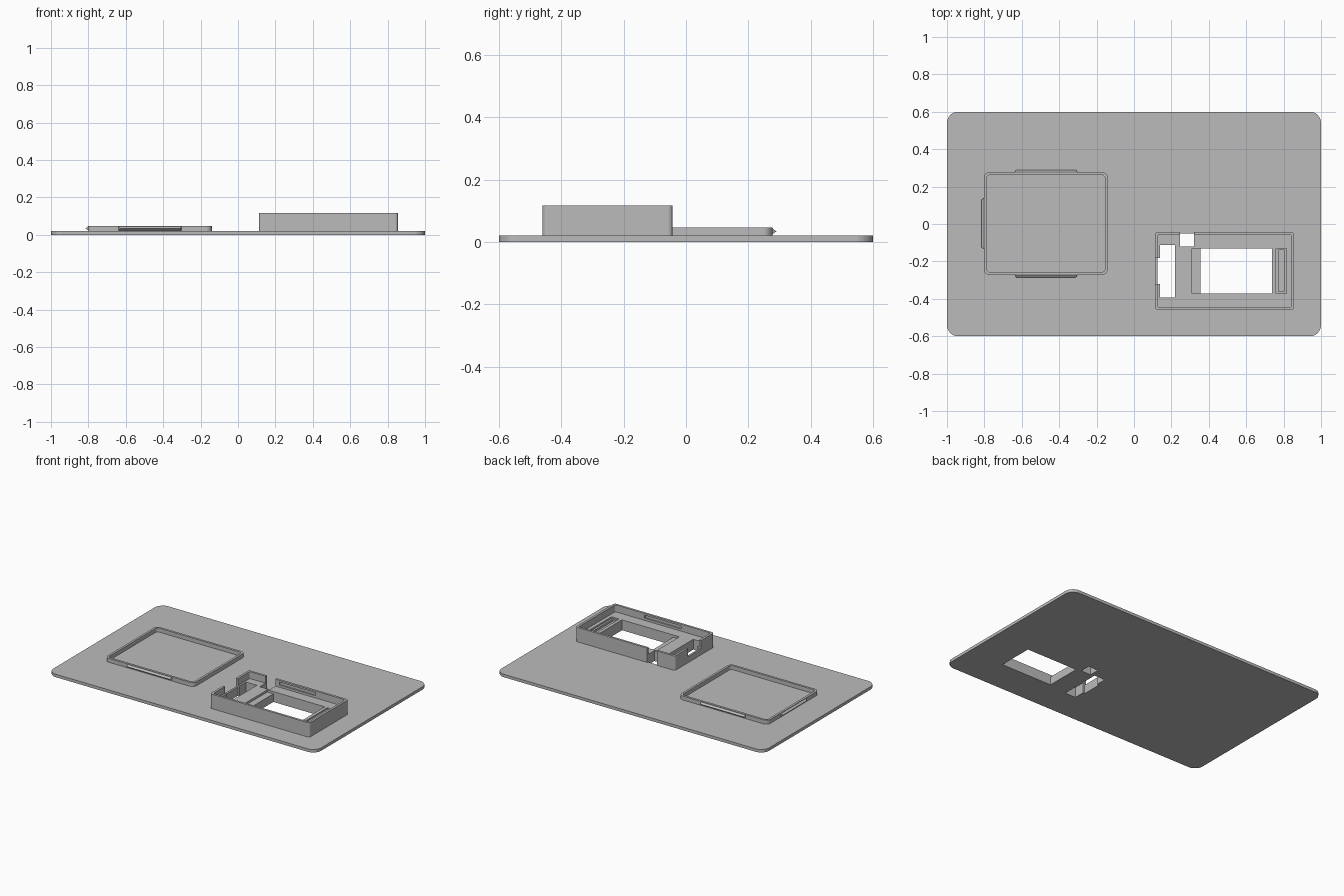
import bpy, bmesh, math

if "Cube" in bpy.data.objects:
    bpy.data.objects.remove(bpy.data.objects["Cube"])

grey = bpy.data.materials.new("plain_grey")
grey.diffuse_color = (0.5, 0.5, 0.5, 1)
grey.use_nodes = True
grey.node_tree.nodes["Principled BSDF"].inputs["Base Color"].default_value = grey.diffuse_color


def prism(name, outline, z0, z1):
    """Extrude a closed counter-clockwise xy outline from z0 to z1."""
    bm = bmesh.new()
    low = [bm.verts.new((x, y, z0)) for x, y in outline]
    high = [bm.verts.new((x, y, z1)) for x, y in outline]
    n = len(outline)
    bm.faces.new(low[::-1])
    bm.faces.new(high)
    for i in range(n):
        j = (i + 1) % n
        bm.faces.new((low[i], low[j], high[j], high[i]))
    return finish(name, bm)


def finish(name, bm):
    bmesh.ops.recalc_face_normals(bm, faces=bm.faces[:])
    mesh = bpy.data.meshes.new(name)
    bm.to_mesh(mesh)
    bm.free()
    mesh.materials.append(grey)
    ob = bpy.data.objects.new(name, mesh)
    bpy.context.collection.objects.link(ob)
    return ob


def box(name, x0, x1, y0, y1, z0, z1, r=0.0, seg=6):
    """Box with optional rounded vertical corners."""
    if r == 0:
        return prism(name, [(x0, y0), (x1, y0), (x1, y1), (x0, y1)], z0, z1)
    pts = []
    centres = [(x1 - r, y1 - r), (x0 + r, y1 - r), (x0 + r, y0 + r), (x1 - r, y0 + r)]
    for k, (cx, cy) in enumerate(centres):
        for i in range(seg + 1):
            a = math.pi / 2 * (k + i / seg)
            pts.append((cx + r * math.cos(a), cy + r * math.sin(a)))
    return prism(name, pts, z0, z1)


def combine(target, tool, op):
    mod = target.modifiers.new(op, 'BOOLEAN')
    mod.operation = op
    mod.solver = 'EXACT'
    mod.object = tool
    bpy.context.view_layer.objects.active = target
    bpy.ops.object.modifier_apply(modifier=mod.name)
    bpy.data.objects.remove(tool)


def cut(target, *dims, r=0.0):
    combine(target, box("cutter", *dims, r=r), 'DIFFERENCE')


def snap_ridge(name, length, centre, angle):
    """Tapered wedge whose tip points along local -y."""
    bm = bmesh.new()
    rings = []
    for s in (-1, 1):
        x, tip = s * length / 2, s * (length / 2 - 0.01)
        rings.append([bm.verts.new(p) for p in
                      ((x, 0.004, 0.021), (tip, -0.013, 0.034), (x, 0.004, 0.046))])
    a, b = rings
    bm.faces.new(a)
    bm.faces.new(b[::-1])
    for i in range(3):
        j = (i + 1) % 3
        bm.faces.new((a[i], b[i], b[j], a[j]))
    ob = finish(name, bm)
    ob.location = (*centre, 0)
    ob.rotation_euler.z = angle
    return ob


# Base plate
plate = box("enclosure_plate", -1, 1, -0.6, 0.6, 0, 0.02, r=0.06, seg=8)

# Low lid rim on the left
rim = box("lid_rim", -0.803, -0.14, -0.272, 0.277, 0.01, 0.047, r=0.03)
cut(rim, -0.788, -0.155, -0.257, 0.262, 0.02, 0.1, r=0.018)
combine(plate, rim, 'UNION')

# Tray on the right with a raised inner floor
FLOOR = 0.07
tray = box("tray", 0.113, 0.855, -0.46, -0.043, 0.01, 0.117, r=0.015)
cut(tray, 0.128, 0.84, -0.445, -0.058, FLOOR, 0.2, r=0.006)
combine(plate, tray, 'UNION')

# Display window with a step on its left
cut(plate, 0.355, 0.738, -0.372, -0.13, -0.1, 0.2)
cut(plate, 0.31, 0.40, -0.372, -0.13, 0.055, 0.2)

# Stepped groove beside the window
cut(plate, 0.76, 0.816, -0.372, -0.13, 0.06, 0.2)
cut(plate, 0.772, 0.803, -0.362, -0.14, 0.045, 0.2)

# Connector slot and its opening in the left wall
cut(plate, 0.14, 0.22, -0.392, -0.112, -0.1, 0.11)
cut(plate, 0.126, 0.15, -0.32, -0.182, -0.1, 0.2)
cut(plate, 0.10, 0.15, -0.32, -0.182, 0.06, 0.2)

# Cable hole opening through the back wall
cut(plate, 0.246, 0.32, -0.12, -0.051, -0.1, 0.2)
cut(plate, 0.246, 0.32, -0.12, -0.03, 0.02, 0.2)

# Snap grooves inside the long tray walls
for y in (-0.445, -0.058):
    cut(plate, 0.35, 0.62, y - 0.008, y + 0.008, 0.085, 0.105)

# Snap ridges around the lid rim
snap_ridge("front_snap_ridge", 0.34, (-0.47, -0.272), 0)
snap_ridge("back_snap_ridge", 0.34, (-0.47, 0.277), math.pi)
snap_ridge("left_snap_ridge", 0.275, (-0.803, 0.003), -math.pi / 2)
